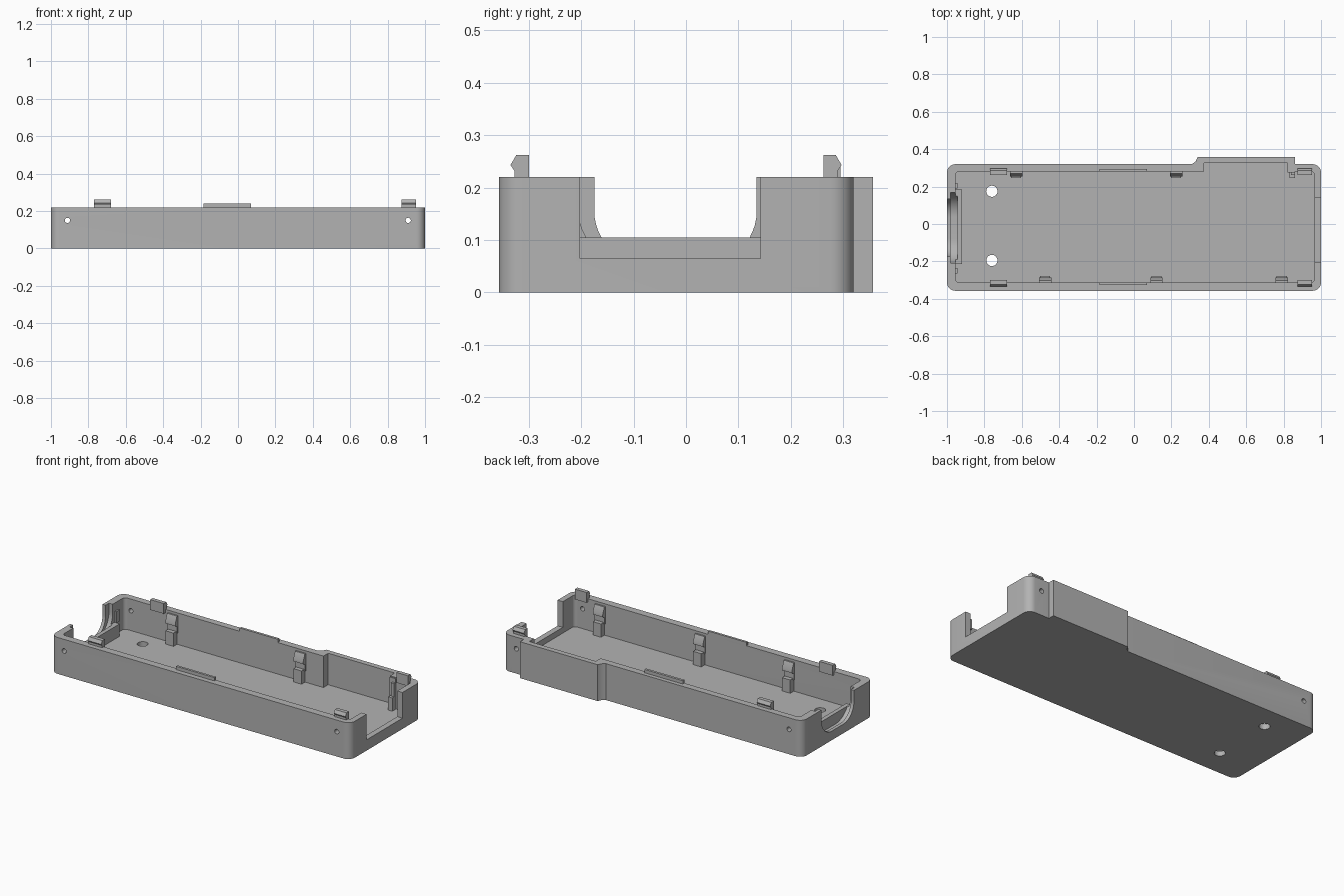
import bpy, bmesh
from math import cos, sin, pi
from mathutils import Vector

cube = bpy.data.objects.get("Cube")
if cube:
    bpy.data.objects.remove(cube, do_unlink=True)

grey = bpy.data.materials.new("mid grey plastic")
grey.use_nodes = True
grey.diffuse_color = (0.45, 0.45, 0.45, 1)
grey.node_tree.nodes["Principled BSDF"].inputs["Base Color"].default_value = grey.diffuse_color

PLACE = {"x": lambda a, b, t: (t, a, b),
         "y": lambda a, b, t: (a, t, b),
         "z": lambda a, b, t: (a, b, t)}


def prism(name, outline, axis, lo, hi):
    """Extrude a flat outline along an axis."""
    bm = bmesh.new()
    place = PLACE[axis]
    face = bm.faces.new([bm.verts.new(place(a, b, lo)) for a, b in outline])
    moved = bmesh.ops.extrude_face_region(bm, geom=[face])["geom"]
    shift = Vector(place(0, 0, hi - lo))
    bmesh.ops.translate(bm, vec=shift, verts=[v for v in moved if isinstance(v, bmesh.types.BMVert)])
    bmesh.ops.recalc_face_normals(bm, faces=bm.faces)
    mesh = bpy.data.meshes.new(name)
    bm.to_mesh(mesh)
    bm.free()
    mesh.materials.append(grey)
    obj = bpy.data.objects.new(name, mesh)
    bpy.context.collection.objects.link(obj)
    return obj


def box(name, x0, x1, y0, y1, z0, z1):
    return prism(name, [(x0, y0), (x1, y0), (x1, y1), (x0, y1)], "z", z0, z1)


def rounded(corners, steps=8):
    """Round the right-angled corners given as (a, b, radius)."""
    out = []
    for i, (a, b, r) in enumerate(corners):
        p = Vector((a, b))
        if not r:
            out.append(p)
            continue
        back = (Vector(corners[i - 1][:2]) - p).normalized()
        ahead = (Vector(corners[(i + 1) % len(corners)][:2]) - p).normalized()
        for k in range(steps + 1):
            t = pi / 2 * k / steps
            out.append(p + r * (back * (1 - sin(t)) + ahead * (1 - cos(t))))
    return out


def disc(a, b, r, n=24):
    return [(a + r * cos(2 * pi * k / n), b + r * sin(2 * pi * k / n)) for k in range(n)]


def combine(target, tool, operation="DIFFERENCE"):
    mod = target.modifiers.new("combine", "BOOLEAN")
    mod.operation, mod.object, mod.solver = operation, tool, "EXACT"
    tool.hide_render = True
    graph = bpy.context.evaluated_depsgraph_get()
    target_mesh = bpy.data.meshes.new_from_object(target.evaluated_get(graph))
    target.modifiers.clear()
    target.data = target_mesh
    bpy.data.objects.remove(tool, do_unlink=True)


# Tray with a raised pocket along the back
TOP, FLOOR = 0.22, 0.03
tray = prism("tray", rounded([
    (-1, -0.357, 0.045), (1, -0.357, 0.045), (1, 0.32, 0.045), (0.86, 0.32, 0),
    (0.86, 0.357, 0), (0.34, 0.357, 0), (0.33, 0.335, 0), (0.31, 0.32, 0),
    (-1, 0.32, 0.045)]), "z", 0, TOP)
combine(tray, prism("cavity", rounded([
    (-0.955, -0.312, 0.02), (0.965, -0.312, 0.02), (0.965, 0.28, 0.02), (0.82, 0.28, 0),
    (0.82, 0.325, 0), (0.375, 0.325, 0), (0.375, 0.28, 0), (-0.955, 0.28, 0.02)]),
    "z", FLOOR, 0.4))

# Low rib inside the right end, then the stepped U-shaped opening
combine(tray, box("end_rib", -0.965, -0.92, -0.215, 0.185, 0.02, 0.105), "UNION")


def u_shape(half, bottom, r):
    mid = -0.02
    return rounded([(mid - half, 0.4, 0), (mid - half, bottom, r),
                    (mid + half, bottom, r), (mid + half, 0.4, 0)], 12)


combine(tray, prism("u_opening", u_shape(0.155, 0.055, 0.1), "x", -1.1, -0.97))
combine(tray, prism("u_groove", u_shape(0.188, 0.04, 0.13), "x", -0.98, -0.945))

# Square opening in the left end
combine(tray, box("end_opening", 0.94, 1.1, -0.202, 0.142, 0.065, 0.4))

# Screw holes in the floor and pin holes in the long walls
for y in (0.175, -0.195):
    combine(tray, prism("floor_hole", disc(-0.76, y, 0.03), "z", -0.1, 0.1))
for x in (-0.912, 0.91):
    for y0, y1 in ((-0.4, -0.29), (0.27, 0.4)):
        combine(tray, prism("pin_hole", disc(x, 0.15, 0.014), "y", y0, y1))

# Snap hooks on the rim
hook = [(0, 0.2), (0, 0.262), (0.024, 0.262), (0.035, 0.243), (0.027, 0.231), (0.027, 0.2)]
for name, y, side in (("front", -0.3, -1), ("back", 0.262, 1)):
    for x0, x1 in ((-0.77, -0.68), (0.875, 0.952)):
        prism(name + "_snap_hook", [(y + side * a, b) for a, b in hook], "x", x0, x1)

# Locating ridges on the rim
box("front_ridge", -0.185, 0.07, -0.326, -0.312, 0.2, 0.24)
box("back_ridge", -0.185, 0.07, 0.28, 0.295, 0.2, 0.24)

# Board holders: a ledge at the bottom and a sprung hook above it
spring = [(-0.005, 0.1), (-0.005, 0.205), (0.01, 0.205), (0.026, 0.165),
          (0.026, 0.15), (0.008, 0.14), (0.008, 0.1)]
for name, wall, side, places in (("front", -0.312, 1, (-0.475, 0.12, 0.79)),
                                 ("back", 0.28, -1, (-0.63, 0.225))):
    for x in places:
        ys = sorted((wall - side * 0.005, wall + side * 0.034))
        box(name + "_board_ledge", x - 0.027, x + 0.027, *ys, FLOOR - 0.005, 0.11)
        prism(name + "_board_hook", [(wall + side * a, b) for a, b in spring],
              "x", x - 0.033, x + 0.033)

# Corner post beside the pocket, with a shorter stop
box("pocket_post", 0.82, 0.86, 0.275, 0.295, FLOOR - 0.005, 0.215)
box("pocket_stop", 0.832, 0.86, 0.245, 0.285, FLOOR - 0.005, 0.11)
box("pocket_lip", 0.84, 0.86, 0.262, 0.285, 0.1, 0.19)

# Small stubs on either side of the U-shaped opening
for y in (-0.25, 0.205):
    box("end_stub", -0.96, -0.945, y - 0.015, y + 0.015, 0.1, 0.17)

for obj in bpy.context.scene.objects:
    obj.select_set(obj.type == "MESH")
bpy.context.view_layer.objects.active = tray
bpy.ops.object.shade_smooth_by_angle(angle=pi / 6)
